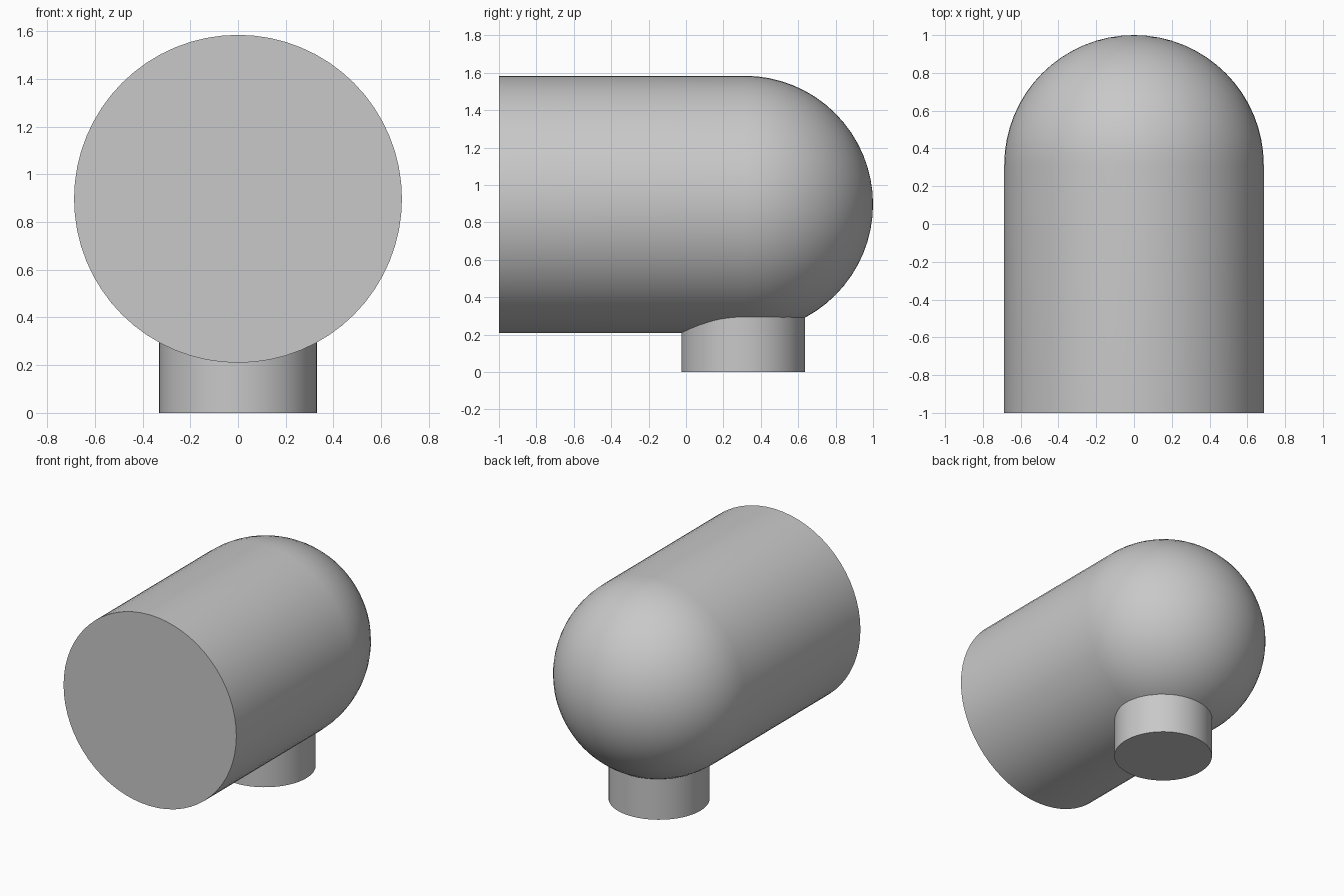
import bpy, bmesh
from math import sin, cos, pi, radians
from mathutils import Vector

cube = bpy.data.objects.get("Cube")
if cube:
    bpy.data.objects.remove(cube, do_unlink=True)

SEGMENTS = 64
RADIUS, AXIS_Z = 0.687, 0.897
DOME_Y = 1 - RADIUS

grey = bpy.data.materials.new("light_grey")
grey.use_nodes = True
colour = (0.58, 0.58, 0.58, 1)
grey.diffuse_color = colour
grey.node_tree.nodes["Principled BSDF"].inputs["Base Color"].default_value = colour


def lathe(name, profile, axis, location):
    """Turn a profile around an axis through the object's origin."""
    bm = bmesh.new()
    verts = [bm.verts.new(p) for p in profile]
    edges = [bm.edges.new(pair) for pair in zip(verts, verts[1:])]
    bmesh.ops.spin(bm, geom=verts + edges, cent=(0, 0, 0), axis=axis,
                   angle=2 * pi, steps=SEGMENTS, use_duplicate=False)
    bmesh.ops.remove_doubles(bm, verts=bm.verts, dist=1e-4)
    bmesh.ops.recalc_face_normals(bm, faces=bm.faces)
    mesh = bpy.data.meshes.new(name)
    bm.to_mesh(mesh)
    bm.free()
    mesh.materials.append(grey)
    obj = bpy.data.objects.new(name, mesh)
    obj.location = location
    bpy.context.collection.objects.link(obj)
    bpy.ops.object.select_all(action='DESELECT')
    obj.select_set(True)
    bpy.context.view_layer.objects.active = obj
    bpy.ops.object.shade_smooth_by_angle(angle=radians(30))
    return obj


# Body: flat front, straight barrel, hemispherical back
rings = SEGMENTS // 4
dome = [Vector((RADIUS * cos(a), RADIUS * sin(a), 0))
        for a in (i * pi / 2 / rings for i in range(rings + 1))]
front = -1 - DOME_Y
lathe("body", [(0, front, 0), (RADIUS, front, 0)] + dome,
      (0, 1, 0), (0, DOME_Y, AXIS_Z))

# Neck: short round foot that runs up into the body
lathe("neck", [(0, 0, 0), (0.33, 0, 0), (0.33, 0, 0.5), (0, 0, 0.5)],
      (0, 0, 1), (0, 0.306, 0))
